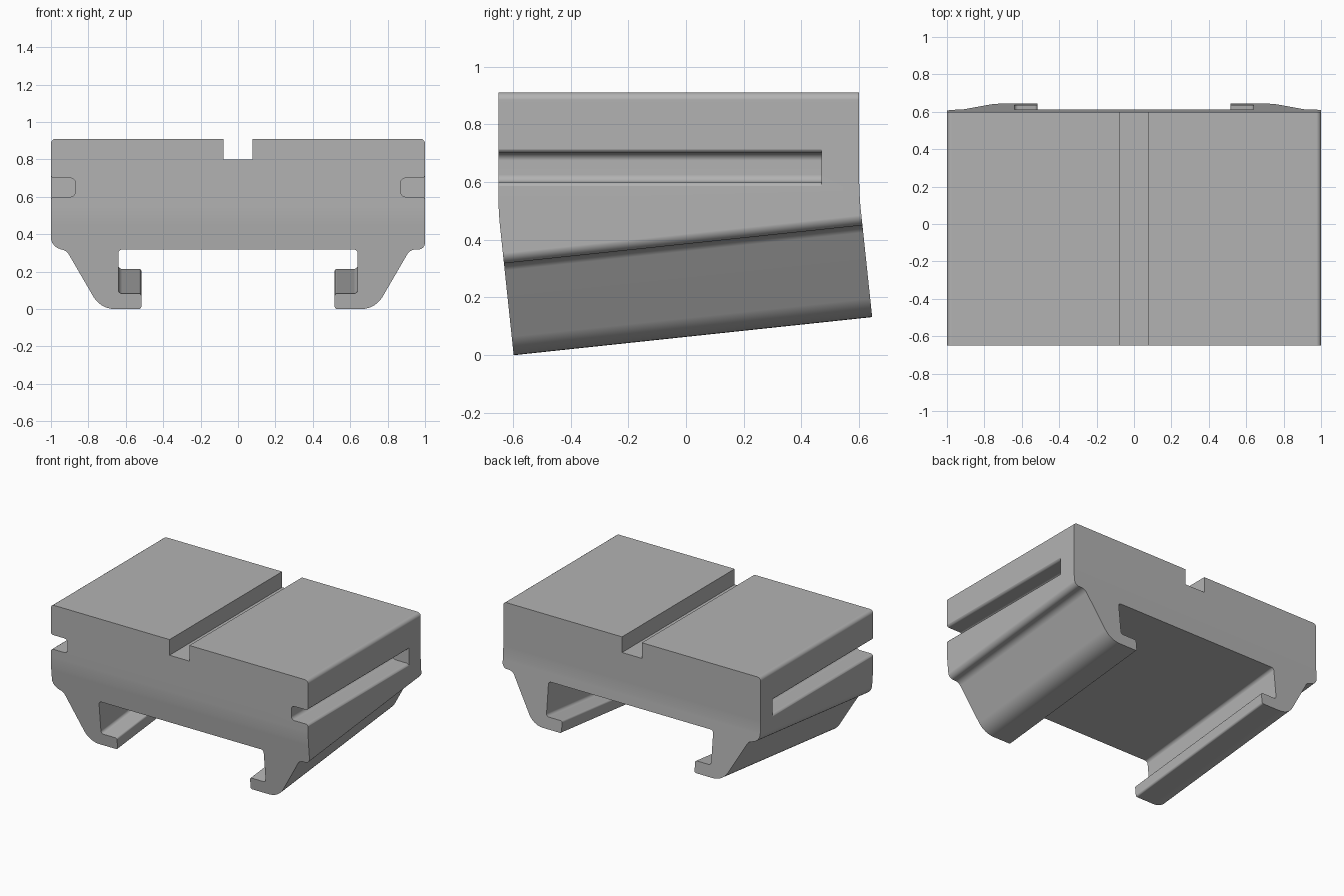
import bpy, bmesh, math
from mathutils import Vector

cube = bpy.data.objects.get("Cube")
if cube:
    bpy.data.objects.remove(cube)

TILT = math.atan(0.106)          # lower half runs uphill towards the back
SIN, COS = math.sin(TILT), math.cos(TILT)
SEAM = 0.46                      # profile height where straight meets tilted
ENDS = ((-0.65, -0.597, 0.0), (0.60, 0.645, 0.132))   # upper y, foot y, foot z

grey = bpy.data.materials.new("plain grey")
grey.use_nodes = True
grey.diffuse_color = (0.45, 0.45, 0.45, 1)
grey.node_tree.nodes["Principled BSDF"].inputs["Base Color"].default_value = grey.diffuse_color


def rounded(corners, steps=6):
    """Closed outline from (x, z, radius) corners."""
    out = []
    for i, (x, z, r) in enumerate(corners):
        p = Vector((x, z))
        if not r:
            out.append(p)
            continue
        a = (Vector(corners[i - 1][:2]) - p).normalized()
        b = (Vector(corners[(i + 1) % len(corners)][:2]) - p).normalized()
        half = a.angle(b) / 2
        reach = r / math.tan(half)
        centre = p + (a + b).normalized() * r / math.sin(half)
        u, v = p + a * reach - centre, p + b * reach - centre
        for k in range(steps + 1):
            out.append(centre + u.lerp(v, k / steps).normalized() * r)
    return out


def place(p, end):
    """Put a profile point on the front or back end."""
    upper_y, foot_y, foot_z = end
    if p.y > SEAM + 1e-4:
        return (p.x, upper_y, p.y)
    w = p.y
    if abs(w - SEAM) < 1e-4:
        w = (foot_y - upper_y) / SIN
    return (p.x, foot_y - w * SIN, foot_z + w * COS)


def finish(bm, name):
    bmesh.ops.recalc_face_normals(bm, faces=bm.faces)
    mesh = bpy.data.meshes.new(name)
    bm.to_mesh(mesh)
    bm.free()
    mesh.materials.append(grey)
    obj = bpy.data.objects.new(name, mesh)
    bpy.context.collection.objects.link(obj)
    return obj


def half_profile(shoulder):
    """Left half, from recess ceiling round the hook foot to the top groove."""
    return [(0.64, 0.32, 0.02), (0.64, 0.083, 0.02), (0.517, 0.083, 0.012),
            (0.517, 0, 0.012), (0.735, 0, 0.13), (0.92, 0.32, 0.05),
            (1, 0.32, shoulder), (1, SEAM, 0), (1, 0.91, 0.025),
            (0.077, 0.91, 0), (0.077, 0.8, 0)]


# Body: one profile carried from front end to back end
mirrored = [(-x, z, r) for x, z, r in reversed(half_profile(0.065))]
outline = rounded(half_profile(0.035) + mirrored)
n = len(outline)
seam = [i for i, p in enumerate(outline) if abs(p.y - SEAM) < 1e-4]
bm = bmesh.new()
rings = [[bm.verts.new(place(p, end)) for p in outline] for end in ENDS]
for i in range(n):
    j = (i + 1) % n
    bm.faces.new((rings[0][i], rings[0][j], rings[1][j], rings[1][i]))
s, t = seam
for ring in rings:
    bm.faces.new(ring[s:t + 1])
    bm.faces.new(ring[t:] + ring[:s + 1])
bmesh.ops.dissolve_edges(bm, edges=[bm.edges.get((rings[0][i], rings[1][i])) for i in seam],
                         use_verts=False)
bmesh.ops.recalc_face_normals(bm, faces=bm.faces)

# Soft bend where the straight and tilted end faces meet
bends = [bm.edges.get((ring[s], ring[t])) for ring in rings]
bmesh.ops.bevel(bm, geom=bends, offset=0.05, segments=4, profile=0.5, affect='EDGES')
body = finish(bm, "clip_body")

# Side slots: open at the front, closed before the back
slot = rounded([(0.87, 0.6, 0.025), (1.001, 0.6, 0.02), (1.001, 0.579, 0),
                (1.1, 0.579, 0), (1.1, 0.721, 0), (1.001, 0.721, 0),
                (1.001, 0.7, 0.02), (0.87, 0.7, 0.025)])
for side, name in ((1, "left_slot_cutter"), (-1, "right_slot_cutter")):
    bm = bmesh.new()
    ends = [[bm.verts.new((side * p.x, y, p.y)) for p in slot] for y in (-0.75, 0.47)]
    for i in range(len(slot)):
        j = (i + 1) % len(slot)
        bm.faces.new((ends[0][i], ends[0][j], ends[1][j], ends[1][i]))
    for ring in ends:
        bm.faces.new(ring)
    cutter = finish(bm, name)
    cutter.hide_render = True
    bpy.ops.object.select_all(action='DESELECT')
    body.select_set(True)
    bpy.context.view_layer.objects.active = body
    cut = body.modifiers.new("slot", 'BOOLEAN')
    cut.operation, cut.solver, cut.object = 'DIFFERENCE', 'EXACT', cutter
    bpy.ops.object.modifier_apply(modifier=cut.name)
    bpy.data.objects.remove(cutter)

# Smooth fillets, crisp corners
bpy.ops.object.shade_smooth_by_angle(angle=math.radians(30))
weighted = body.modifiers.new("flat_faces", 'WEIGHTED_NORMAL')
weighted.keep_sharp = True
